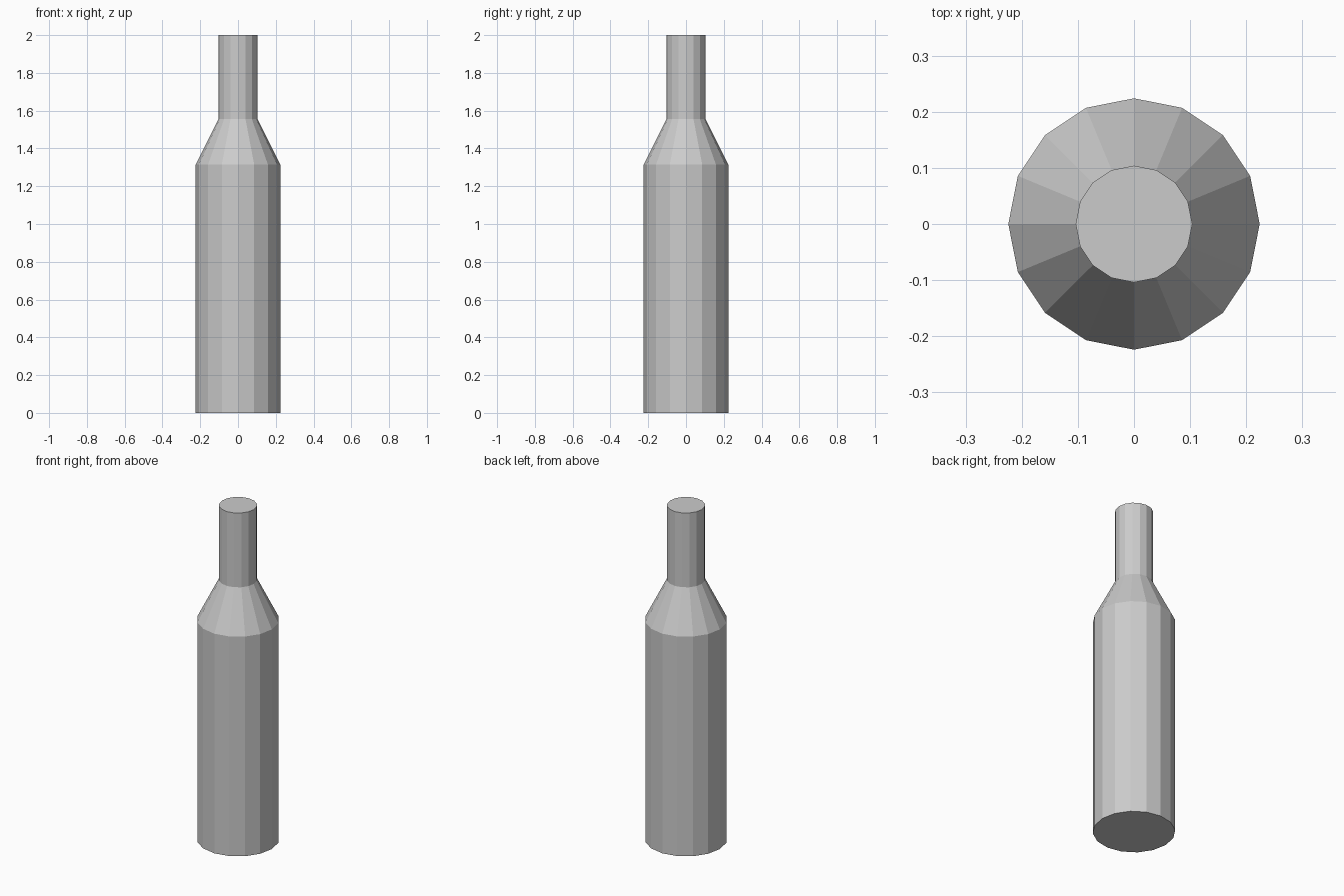
import bpy, bmesh, math

if "Cube" in bpy.data.objects:
    bpy.data.objects.remove(bpy.data.objects["Cube"])

SIDES = 16
# Bottle profile: (radius, height) from base to mouth
PROFILE = [(0.224, 0.0), (0.224, 1.315), (0.104, 1.555), (0.104, 2.0)]

bm = bmesh.new()
rings = []
for r, z in PROFILE:
    angles = [2 * math.pi * i / SIDES for i in range(SIDES)]
    rings.append([bm.verts.new((r * math.cos(a), r * math.sin(a), z)) for a in angles])

# Body, shoulder and neck walls
for low, high in zip(rings, rings[1:]):
    for i in range(SIDES):
        j = (i + 1) % SIDES
        bm.faces.new((low[i], low[j], high[j], high[i]))

# Flat base and closed mouth
bm.faces.new(rings[0][::-1])
bm.faces.new(rings[-1])

mesh = bpy.data.meshes.new("bottle")
bm.to_mesh(mesh)
bm.free()
bpy.context.collection.objects.link(bpy.data.objects.new("bottle", mesh))
